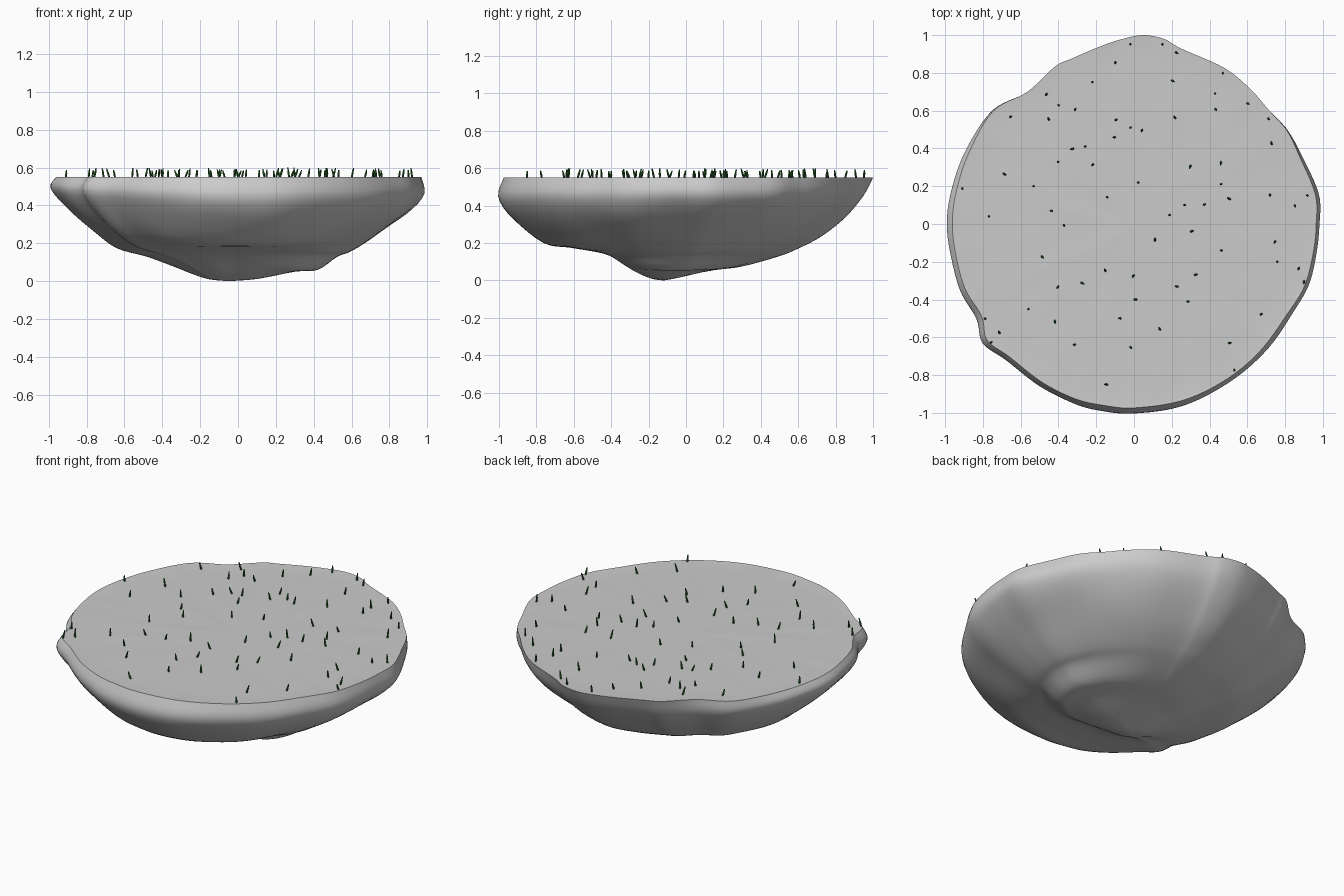
import bpy, bmesh, math, random
from mathutils import Vector, noise

if "Cube" in bpy.data.objects:
    bpy.data.objects.remove(bpy.data.objects["Cube"])

random.seed(4)


def spline(pts, sub, closed):
    """Smooth curve through points."""
    pts = [Vector(p) for p in pts]
    n, out = len(pts), []
    get = (lambda i: pts[i % n]) if closed else (lambda i: pts[max(0, min(n - 1, i))])
    for i in range(n if closed else n - 1):
        a, b, c, d = (get(i + k) for k in (-1, 0, 1, 2))
        for k in range(sub):
            t = k / sub
            out.append(0.5 * (2 * b + (c - a) * t + (2 * a - 5 * b + 4 * c - d) * t * t
                              + (3 * b - a - 3 * c + d) * t ** 3))
    if not closed:
        out.append(pts[-1])
    return out


def add_object(name, bm):
    me = bpy.data.meshes.new(name)
    bm.to_mesh(me)
    bm.free()
    ob = bpy.data.objects.new(name, me)
    bpy.context.collection.objects.link(ob)
    return ob


# Island plan outline, counter-clockwise from the right
outline = spline([
    (.98, 0), (.975, .16), (.89, .36), (.82, .5), (.72, .61), (.62, .72), (.48, .83),
    (.25, .93), (.16, .98), (.05, 1), (-.06, .98), (-.17, .945), (-.33, .88), (-.42, .84),
    (-.57, .71), (-.76, .61), (-.9, .38), (-.97, .17), (-.99, 0), (-.97, -.17),
    (-.92, -.35), (-.83, -.5), (-.8, -.63), (-.68, -.72), (-.5, -.86), (-.32, -.95),
    (-.17, -.985), (0, -1), (.26, -.96), (.49, -.85), (.68, -.69), (.83, -.48),
    (.92, -.33), (.965, -.15)], 6, True)

# Underside profiles (distance fraction, height) from keel to rim
east = spline([(0, 0), (.15, .012), (.34, .05), (.46, .06), (.56, .13), (.63, .16),
               (.78, .26), (.92, .36), (1, .46), (.985, .55)], 4, False)
north = spline([(0, 0), (.125, .03), (.24, .055), (.375, .075), (.55, .13), (.64, .17),
                (.75, .235), (.88, .35), (.955, .45), (1, .55)], 4, False)
west = spline([(0, 0), (.11, .01), (.21, .04), (.33, .085), (.46, .13), (.63, .175),
               (.755, .26), (.905, .38), (1, .49), (.97, .55)], 4, False)
south = spline([(0, 0), (.07, .01), (.16, .045), (.26, .105), (.375, .145), (.57, .175),
                (.73, .2), (.91, .33), (1, .45), (.97, .55)], 4, False)
profiles = [east, north, west, south]
keel = Vector((-.05, -.12))


def rock_point(p, k):
    q = math.atan2(p.y, p.x) / (math.pi / 2) % 4
    i, f = int(q) % 4, q % 1
    f = f * f * (3 - 2 * f)
    s, z = profiles[i][k].lerp(profiles[(i + 1) % 4][k], f)
    co = keel.lerp(p, s)
    bump = noise.noise(Vector((co.x * 3, co.y * 3, z * 4)))
    fade = math.sin(math.pi * min(1, z / .55))
    co *= 1 + .022 * bump * fade
    return Vector((co.x, co.y, max(0, z)))


# Floating rock with flat top
bm = bmesh.new()
rings = []
steps = len(east)
for k in range(1, steps):
    rings.append([bm.verts.new(rock_point(p, k)) for p in outline])
rim = [v.co.copy() for v in rings[-1]]
for f in (.97, .85, .7, .55, .4, .25, .12):
    ring = []
    for c in rim:
        ripple = .003 * noise.noise(Vector((c.x * f * 9, c.y * f * 9, 1))) - .002
        ring.append(bm.verts.new((c.x * f, c.y * f, .55 + ripple)))
    rings.append(ring)
n = len(outline)
bottom = bm.verts.new((keel.x, keel.y, 0))
top = bm.verts.new((0, 0, .549))
for j in range(n):
    m = (j + 1) % n
    bm.faces.new((bottom, rings[0][m], rings[0][j]))
    bm.faces.new((top, rings[-1][j], rings[-1][m]))
    for a, b in zip(rings, rings[1:]):
        bm.faces.new((a[j], a[m], b[m], b[j]))
bmesh.ops.recalc_face_normals(bm, faces=bm.faces)
island = add_object("island_rock", bm)
bpy.context.view_layer.objects.active = island
island.select_set(True)
bpy.ops.object.shade_smooth_by_angle(angle=math.radians(40))

# Scattered grass blades: thin leaning spikes
spots = [
    (-.02, .95), (.15, .95), (.22, .91), (-.1, .85), (-.22, .75), (.2, .76), (.47, .8),
    (-.46, .69), (-.4, .63), (-.31, .61), (.43, .69), (.43, .61), (.6, .64), (.71, .56),
    (-.65, .57), (-.45, .55), (-.1, .55), (-.1, .46), (-.02, .51), (.04, .49), (.22, .56),
    (-.32, .4), (-.26, .41), (-.4, .33), (-.22, .31), (.3, .31), (.46, .33), (.73, .42),
    (-.68, .26), (-.91, .19), (-.53, .2), (.02, .22), (.46, .21), (-.14, .14), (-.44, .07),
    (-.77, .04), (.19, .05), (.27, .1), (.37, .1), (.51, .13), (.72, .15), (.92, .15),
    (.85, .1), (-.37, -.01), (.11, -.09), (.3, -.04), (.46, -.14), (.75, -.09), (.76, -.2),
    (-.49, -.17), (-.15, -.25), (0, -.27), (-.4, -.33), (-.28, -.31), (.22, -.33),
    (.32, -.27), (.28, -.41), (.87, -.24), (.9, -.3), (0, -.4), (-.56, -.45), (-.42, -.51),
    (-.79, -.5), (-.71, -.58), (-.07, -.5), (-.32, -.64), (-.02, -.65), (.14, -.56),
    (.5, -.63), (.67, -.48), (.53, -.77), (-.14, -.85), (-.76, -.63)]
bm = bmesh.new()
for x, y in spots:
    base = Vector((x, y, .545))
    turn = random.uniform(0, 6.28)
    lean = Vector((math.cos(turn), math.sin(turn), 0)) * random.uniform(.004, .018)
    tip = base + lean + Vector((0, 0, random.uniform(.04, .055)))
    loops = []
    for t, r in ((0, .005), (.5, .006), (1, .003)):
        c = base.lerp(tip, t)
        loops.append([bm.verts.new(c + Vector((math.cos(a), math.sin(a), 0)) * r)
                      for a in (i * math.tau / 5 for i in range(5))])
    for a, b in zip(loops, loops[1:]):
        for i in range(5):
            m = (i + 1) % 5
            bm.faces.new((a[i], a[m], b[m], b[i]))
    bm.faces.new(loops[-1])
    bm.faces.new(loops[0][::-1])
grass = add_object("grass_blades", bm)
green = bpy.data.materials.new("dark_green")
green.diffuse_color = (.02, .12, .02, 1)
green.use_nodes = True
green.node_tree.nodes["Principled BSDF"].inputs["Base Color"].default_value = green.diffuse_color
grass.data.materials.append(green)
